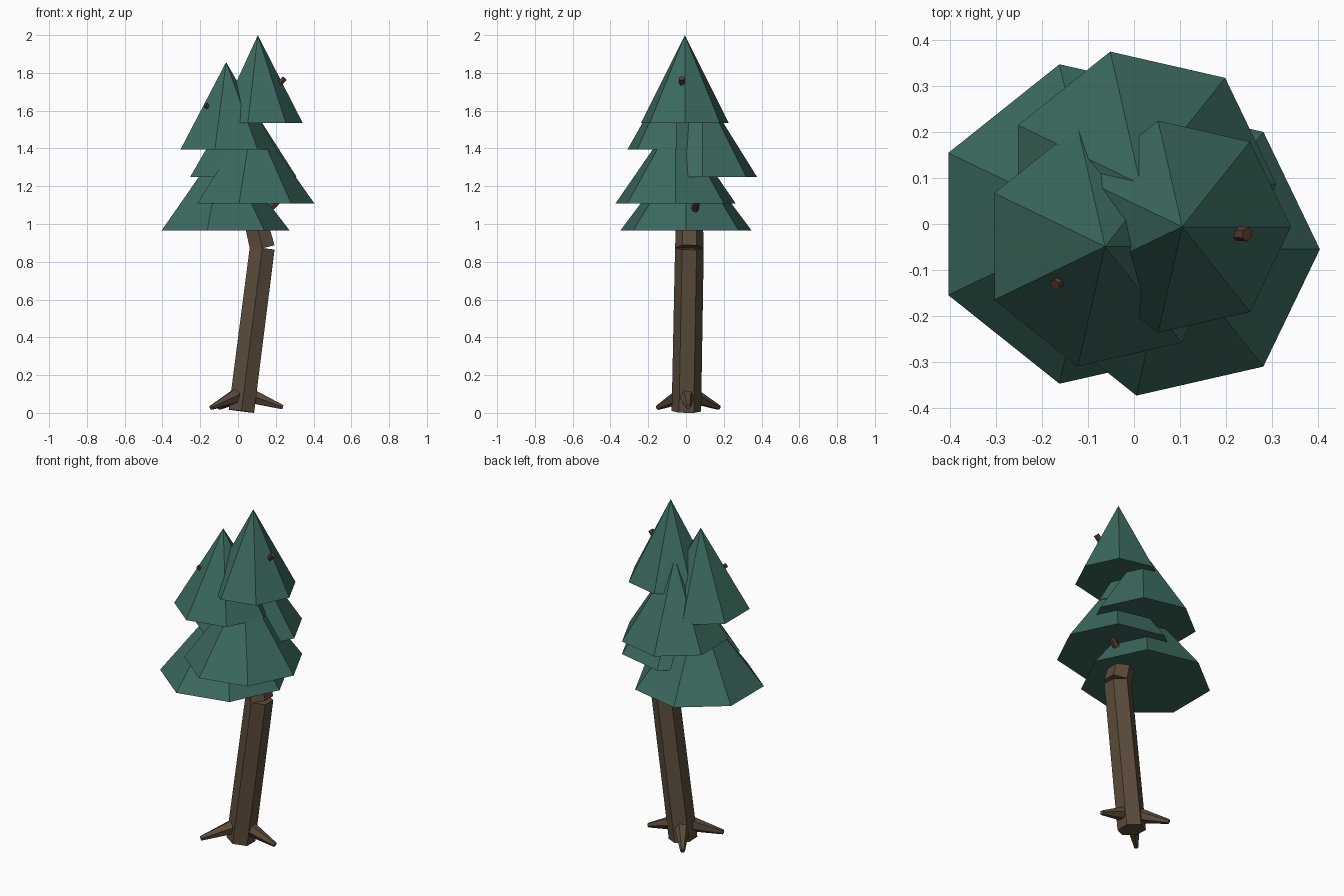
import bpy, bmesh, math
from mathutils import Vector, Matrix

if "Cube" in bpy.data.objects:
    bpy.data.objects.remove(bpy.data.objects["Cube"])


def material(name, rgb):
    m = bpy.data.materials.new(name)
    m.diffuse_color = (*rgb, 1)
    m.use_nodes = True
    m.node_tree.nodes["Principled BSDF"].inputs["Base Color"].default_value = m.diffuse_color
    return m


GREEN = material("pine green", (0.044, 0.142, 0.113))
BARK = material("bark brown", (0.105, 0.072, 0.044))
TWIG = material("twig red brown", (0.095, 0.045, 0.032))


def limb(name, a, b, r1, r2, sides, mat, roll=0.0):
    """Flat-sided tapered cylinder running from point a to point b."""
    a, b = Vector(a), Vector(b)
    axis = b - a
    bm = bmesh.new()
    bmesh.ops.create_cone(bm, cap_ends=True, segments=sides, radius1=r1,
                          radius2=r2, depth=axis.length,
                          matrix=Matrix.Rotation(roll, 4, 'Z'))
    tilt = Vector((0, 0, 1)).rotation_difference(axis).to_matrix().to_4x4()
    bm.transform(Matrix.Translation((a + b) / 2) @ tilt)
    mesh = bpy.data.meshes.new(name)
    bm.to_mesh(mesh)
    bm.free()
    mesh.materials.append(mat)
    obj = bpy.data.objects.new(name, mesh)
    bpy.context.collection.objects.link(obj)
    return obj


def foliage(name, x, y, z, r, h):
    """Seven-sided cone with one corner pointing along +x."""
    bm = bmesh.new()
    ring = [bm.verts.new((x + r * math.cos(i * math.tau / 7),
                          y + r * math.sin(i * math.tau / 7), z)) for i in range(7)]
    tip = bm.verts.new((x, y, z + h))
    bm.faces.new(ring[::-1])
    for i in range(7):
        bm.faces.new((ring[i], ring[(i + 1) % 7], tip))
    mesh = bpy.data.meshes.new(name)
    bm.to_mesh(mesh)
    bm.free()
    mesh.materials.append(GREEN)
    bpy.context.collection.objects.link(bpy.data.objects.new(name, mesh))


# Leaning trunk in two sections, the upper one bending back into the foliage
limb("lower_trunk", (0.018, 0.002, 0.009), (0.128, 0.018, 0.872), 0.078, 0.076, 6, BARK)
limb("upper_trunk", (0.129, 0.018, 0.872), (0.02, 0.02, 1.32), 0.076, 0.06, 6, BARK)

# Three splayed roots
for i, tip in enumerate([(0.237, 0.012, 0.03), (-0.1, 0.175, 0.028), (-0.142, -0.15, 0.028)]):
    limb(f"root_{i + 1}", (0.025, 0.003, 0.105), tip, 0.05, 0.013, 6, BARK)

# Five staggered foliage tiers: centre x, centre y, base z, radius
tiers = [(-0.083, 0.0, 0.965, 0.357), (0.078, -0.055, 1.108, 0.327),
         (0.014, 0.087, 1.25, 0.296), (-0.063, -0.049, 1.394, 0.268),
         (0.105, -0.006, 1.536, 0.237)]
for i, (x, y, z, r) in enumerate(tiers):
    foliage(f"foliage_tier_{i + 1}", x, y, z, r, 0.463)

# Twigs poking through the foliage
limb("upper_twig", (0.11, -0.01, 1.62), (0.247, -0.022, 1.772), 0.018, 0.016, 6, TWIG)
limb("left_twig", (-0.06, -0.05, 1.5), (-0.172, -0.133, 1.632), 0.016, 0.013, 6, TWIG)
limb("lower_twig", (0.1, 0.03, 1.02), (0.21, 0.058, 1.12), 0.022, 0.018, 6, TWIG)
